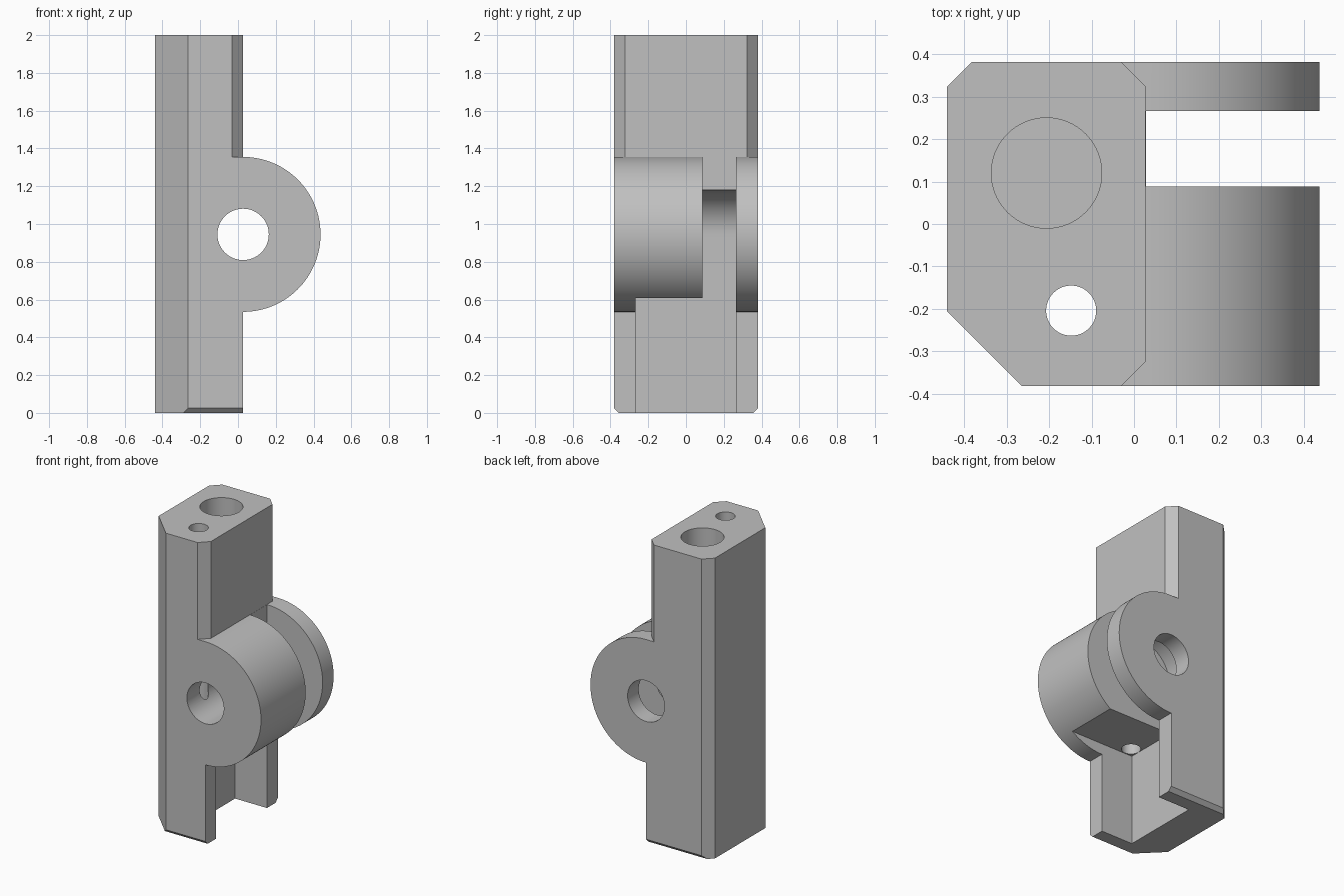
import bpy, bmesh, math
from mathutils import Vector

cube = bpy.data.objects.get("Cube")
if cube:
    bpy.data.objects.remove(cube, do_unlink=True)

grey = bpy.data.materials.new("light grey")
grey.use_nodes = True
grey.diffuse_color = (0.53, 0.53, 0.53, 1)
grey.node_tree.nodes["Principled BSDF"].inputs["Base Color"].default_value = grey.diffuse_color


def prism(name, points, axis, low, high):
    """Extrude a 2D outline along an axis; the points use the other two axes in order."""
    def place(p, h):
        c = list(p)
        c.insert("xyz".index(axis), h)
        return Vector(c)
    bm = bmesh.new()
    face = bm.faces.new([bm.verts.new(place(p, low)) for p in points])
    ext = bmesh.ops.extrude_face_region(bm, geom=[face])
    verts = [v for v in ext["geom"] if isinstance(v, bmesh.types.BMVert)]
    bmesh.ops.translate(bm, verts=verts, vec=place((0, 0), high - low))
    bmesh.ops.recalc_face_normals(bm, faces=bm.faces)
    mesh = bpy.data.meshes.new(name)
    bm.to_mesh(mesh)
    bm.free()
    mesh.materials.append(grey)
    obj = bpy.data.objects.new(name, mesh)
    bpy.context.collection.objects.link(obj)
    return obj


def arc(cx, cy, r, start, end, n):
    angles = [math.radians(start + (end - start) * i / n) for i in range(n + 1)]
    return [(cx + r * math.cos(a), cy + r * math.sin(a)) for a in angles]


def circle(cx, cy, r, n=64):
    return arc(cx, cy, r, 0, 360, n)[:-1]


def box(x0, x1, y0, y1):
    return [(x0, y0), (x1, y0), (x1, y1), (x0, y1)]


def cut(points, axis, low, high):
    cutter = prism("cutter", points, axis, low, high)
    cutter.hide_render = True
    mod = body.modifiers.new("cut", "BOOLEAN")
    mod.operation, mod.solver, mod.object = "DIFFERENCE", "EXACT", cutter
    bpy.ops.object.modifier_apply(modifier=mod.name)
    bpy.data.objects.remove(cutter, do_unlink=True)


LEFT, FACE, HALF = -0.44, 0.027, 0.382
PIVOT, LUG, FLOOR = 0.945, 0.41, -0.208

# Upright block with the round hinge lug in one side profile
profile = [(LEFT, 0), (FACE, 0)] + arc(FACE, PIVOT, LUG, -90, 90, 64) + [(FACE, 2), (LEFT, 2)]
body = prism("hinge_block", profile, "y", -HALF, HALF)
bpy.context.view_layer.objects.active = body
body.select_set(True)


def corner(x, sx, sy, size):
    """Triangle that bevels a vertical edge, oversized outward."""
    y, e = sy * HALF, 0.1
    return [(x - sx * (size + e), y + sy * e), (x + sx * e, y - sy * (size + e)), (x + sx * e, y + sy * e)]


# Vertical chamfers
cut(corner(LEFT, -1, -1, 0.176), "z", -1, 3)
cut(corner(LEFT, -1, 1, 0.058), "z", -1, 3)
for side in (-1, 1):
    cut(corner(FACE, 1, side, 0.058), "z", PIVOT + LUG, 3)
    # Bottom chamfers on front and back
    y, e, s = side * HALF, 0.1, 0.025
    cut([(y + side * e, s + e), (y + side * e, -e), (y - side * (s + e), -e)], "x", -1, 1)

# Slot between the lugs, with a rounded pocket running down to the base
slot = [(1, -1), (1, 1.4), (FACE + 0.001, 1.4)] + arc(FACE, PIVOT, FACE - FLOOR, 90, 180, 24) + [(FLOOR, -1)]
cut(slot, "y", 0.088, 0.266)

# Wide channel in the lower part
cut(box(FLOOR, 1, -1, 0.608), "y", -0.268, 0.2)

# Pivot hole, blind top bore and narrow through hole
cut(circle(FACE, PIVOT, 0.136), "y", -1, 1)
cut(circle(-0.206, 0.12, 0.13), "z", 1.3, 3)
cut(circle(-0.148, -0.204, 0.059, 48), "z", 0.5, 3)

bpy.ops.object.shade_smooth_by_angle(angle=math.radians(20))
